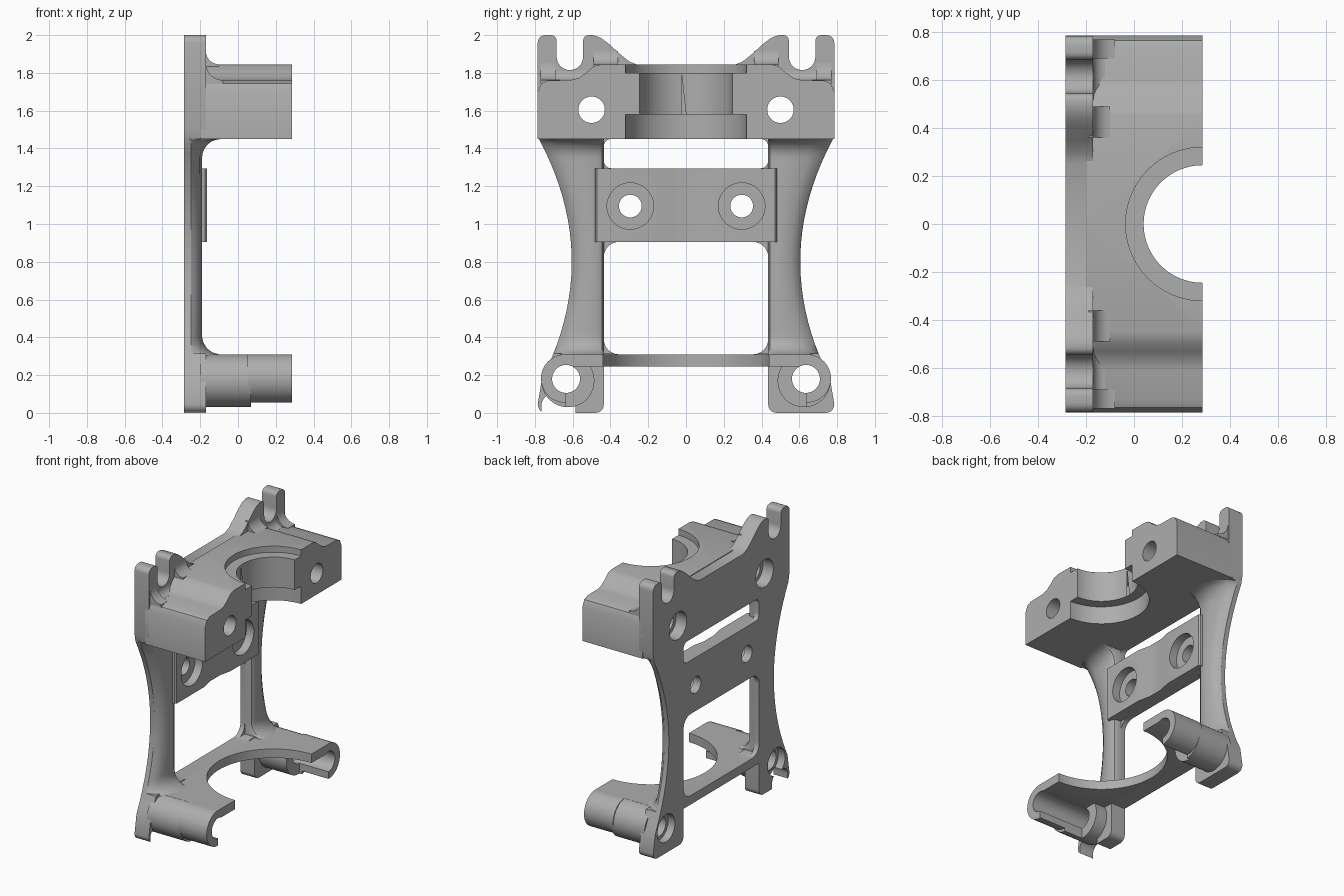
import bpy, bmesh
from math import cos, sin, pi, radians, sqrt

if "Cube" in bpy.data.objects:
    bpy.data.objects.remove(bpy.data.objects["Cube"])

grey = bpy.data.materials.new("plain grey")
grey.use_nodes = True
grey.diffuse_color = (0.42, 0.42, 0.42, 1)
grey.node_tree.nodes["Principled BSDF"].inputs["Base Color"].default_value = (0.42, 0.42, 0.42, 1)

BACK, FACE, FRONT = -0.285, -0.17, 0.285
SIDE = 0.785


def loft(name, rings):
    """Solid skinned through rings of equal length."""
    bm = bmesh.new()
    loops = [[bm.verts.new(p) for p in ring] for ring in rings]
    for a, b in zip(loops, loops[1:]):
        for i in range(len(a)):
            j = (i + 1) % len(a)
            bm.faces.new((a[i], a[j], b[j], b[i]))
    bm.faces.new(loops[0][::-1])
    bm.faces.new(loops[-1])
    bmesh.ops.recalc_face_normals(bm, faces=bm.faces[:])
    mesh = bpy.data.meshes.new(name)
    bm.to_mesh(mesh)
    bm.free()
    mesh.materials.append(grey)
    obj = bpy.data.objects.new(name, mesh)
    bpy.context.collection.objects.link(obj)
    return obj


def along_x(name, pts, x0, x1):
    return loft(name, [[(x, y, z) for y, z in pts] for x in (x0, x1)])


def along_y(name, pts, y0, y1):
    return loft(name, [[(x, y, z) for x, z in pts] for y in (y0, y1)])


def along_z(name, pts, z0, z1):
    return loft(name, [[(x, y, z) for x, y in pts] for z in (z0, z1)])


def arc(cx, cy, r, a0, a1, n=8):
    return [(cx + r * cos(radians(a0 + (a1 - a0) * i / n)),
             cy + r * sin(radians(a0 + (a1 - a0) * i / n))) for i in range(n + 1)]


def circle(cx, cy, r, n=48):
    return arc(cx, cy, r, 0, 360, n)[:-1]


def rounded(y0, y1, z0, z1, r):
    return (arc(y1 - r, z0 + r, r, -90, 0) + arc(y1 - r, z1 - r, r, 0, 90)
            + arc(y0 + r, z1 - r, r, 90, 180) + arc(y0 + r, z0 + r, r, 180, 270))


def rect(a0, a1, b0, b1):
    return [(a0, b0), (a1, b0), (a1, b1), (a0, b1)]


def mirrored(half):
    return half + [(-y, z) for y, z in reversed(half) if y > 0]


def cut(obj, cutters):
    for c in cutters:
        c.hide_render = True
        m = obj.modifiers.new("cut", 'BOOLEAN')
        m.operation, m.solver, m.object = 'DIFFERENCE', 'EXACT', c
    bpy.context.view_layer.update()
    dg = bpy.context.evaluated_depsgraph_get()
    mesh = bpy.data.meshes.new_from_object(obj.evaluated_get(dg))
    obj.modifiers.clear()
    obj.data = mesh
    for c in cutters:
        bpy.data.objects.remove(c)


def waist(z):
    return 0.605 + 0.41 * (z - 0.8) ** 2


def bolt_holes():
    return [along_x("cut", circle(s * 0.5, 1.605, 0.07), -0.4, 0.4) for s in (1, -1)]


# Back plate: ears, slots, waisted sides and feet
half = ([(0, 1.84), (0.25, 1.84), (0.30, 1.86), (0.35, 1.90), (0.41, 1.955), (0.45, 1.985), (0.49, 2.0)]
        + arc(0.515, 1.97, 0.03, 90, 0, 4)
        + arc(0.615, 1.885, 0.07, 180, 360, 16)
        + arc(0.715, 1.97, 0.03, 180, 90, 4) + arc(0.745, 1.96, 0.04, 90, 0, 5)
        + [(SIDE, 1.50)]
        + [(waist(z), z) for z in [1.44 - 0.06 * i for i in range(22)]]
        + arc(0.74, 0.045, 0.045, 0, -90, 5) + arc(0.48, 0.045, 0.045, 270, 180, 5)
        + [(0.435, 0.245), (0, 0.245)])
# drop the duplicated centre point when mirroring
plate = along_x("back_plate", mirrored(half), BACK, FACE)
cutters = [along_x("cut", rounded(-0.435, 0.435, 0.31, 0.905, 0.08), -0.4, 0),
           along_x("cut", rounded(-0.435, 0.435, 1.295, 1.45, 0.04), -0.4, 0),
           along_x("cut", rect(-1, 1, 0.315, 1.45), -0.25, 0),
           along_x("cut", rounded(-0.765, -0.585, -0.1, 0.10, 0.06), -0.4, 0)]
for s in (1, -1):
    cutters += [along_x("cut", circle(s * 0.5, 1.605, 0.1), -0.4, -0.2),
                along_x("cut", circle(s * 0.635, 0.18, 0.1), -0.4, -0.23),
                along_x("cut", circle(s * 0.635, 0.18, 0.074), -0.4, 0),
                along_x("cut", circle(s * 0.295, 1.095, 0.06), -0.4, 0)]
cut(plate, cutters + bolt_holes())

# Upper clamp block with a stepped half bore
top = [(0, 1.845), (0.45, 1.845), (0.49, 1.835), (0.53, 1.80), (0.57, 1.772), (0.61, 1.762),
       (0.73, 1.76), (0.765, 1.745), (SIDE, 1.70), (SIDE, 1.45), (0, 1.45)]
block = along_x("upper_block", mirrored(top), -0.2, FRONT)
cut(block, [along_z("cut", circle(FRONT, 0, 0.245, 64), 1.3, 2),
            along_z("cut", circle(FRONT, 0, 0.32, 64), 1.3, 1.58),
            along_z("cut", circle(FRONT, 0, 0.32, 64), 1.80, 2)] + bolt_holes())


# Concave fillets between the ears and the block top
def fillet(name, z, r, y0, y1):
    pts = [(FACE - 0.02, z - 0.02), (FACE + r, z - 0.02)] + arc(FACE + r, z + r, r, 270, 180) + [(FACE - 0.02, z + r)]
    along_y(name, pts, y0, y1)


for side, s in (("left", 1), ("right", -1)):
    fillet(side + "_inner_ear_fillet", 1.845, 0.07, s * 0.36, s * 0.49)
    fillet(side + "_slot_fillet", 1.762, 0.05, s * 0.49, s * 0.69)
    fillet(side + "_outer_ear_fillet", 1.762, 0.09, s * 0.69, s * 0.77)

    # Leg with rounded front, flaring into the block and the shelf
    rings = []
    r = 0.1
    for i in range(49):
        z = 0.30 + 1.155 * (0.5 - 0.5 * cos(pi * i / 48))
        d = min(max(min(z - 0.31, 1.45 - z), 0), r)
        x = -0.19 + r - sqrt(r * r - (r - d) ** 2)
        y = waist(z)
        w = y - 0.435
        rings.append([(-0.26, s * 0.435, z), (-0.26, s * y, z), (-0.25, s * y, z),
                      (-0.25 + 0.45 * (x + 0.25), s * (y - 0.10 * w), z),
                      (-0.25 + 0.8 * (x + 0.25), s * (y - 0.28 * w), z),
                      (x, s * (y - 0.55 * w), z), (x, s * 0.465, z),
                      (x - 0.012, s * 0.444, z), (x - 0.035, s * 0.435, z)])
    loft(side + "_leg", rings)

    # Lower hook tube: thick root and thinner open tip
    root = along_x(side + "_hook_root", circle(s * 0.625, 0.17, 0.14), -0.2, 0.07)
    tip = along_x(side + "_hook_tip", circle(s * 0.64, 0.182, 0.128), 0.05, FRONT)
    opening = 0.05 if s > 0 else -0.08
    for part in (root, tip):
        cut(part, [along_x("cut", circle(s * 0.635, 0.18, 0.074), -0.4, 0.4),
                   along_x("cut", rect(s * 0.3, s * 0.635, -0.1, 0.246), opening, 0.4)])

# Lower shelf with a half-round cutout
shelf = along_z("lower_shelf", rect(-0.2, FRONT, -0.64, 0.64), 0.245, 0.31)
cut(shelf, [along_z("cut", circle(FRONT, 0, 0.44, 80), 0, 1)]
    + [along_x("cut", circle(s * 0.635, 0.18, 0.074), -0.4, 0.4) for s in (1, -1)])

# Cross bar with a shallow middle and two counterbored holes
bar = along_z("cross_bar", [(-0.27, -0.435), (-0.24, -0.49), (-0.175, -0.48), (-0.165, -0.47), (-0.165, -0.15),
                            (-0.185, -0.06), (-0.185, 0.06), (-0.165, 0.15), (-0.165, 0.47),
                            (-0.175, 0.48), (-0.24, 0.49), (-0.27, 0.435)], 0.905, 1.295)
cutters = []
for s in (1, -1):
    cutters += [along_x("cut", circle(s * 0.295, 1.095, 0.06), -0.4, 0),
                along_x("cut", circle(s * 0.295, 1.095, 0.123), -0.225, 0)]
cut(bar, cutters)

# Smooth the round surfaces, keep edges sharp
bpy.ops.object.select_all(action='DESELECT')
for o in bpy.context.collection.objects:
    if o.type == 'MESH':
        o.select_set(True)
        bpy.context.view_layer.objects.active = o
bpy.ops.object.shade_smooth_by_angle(angle=radians(30))
